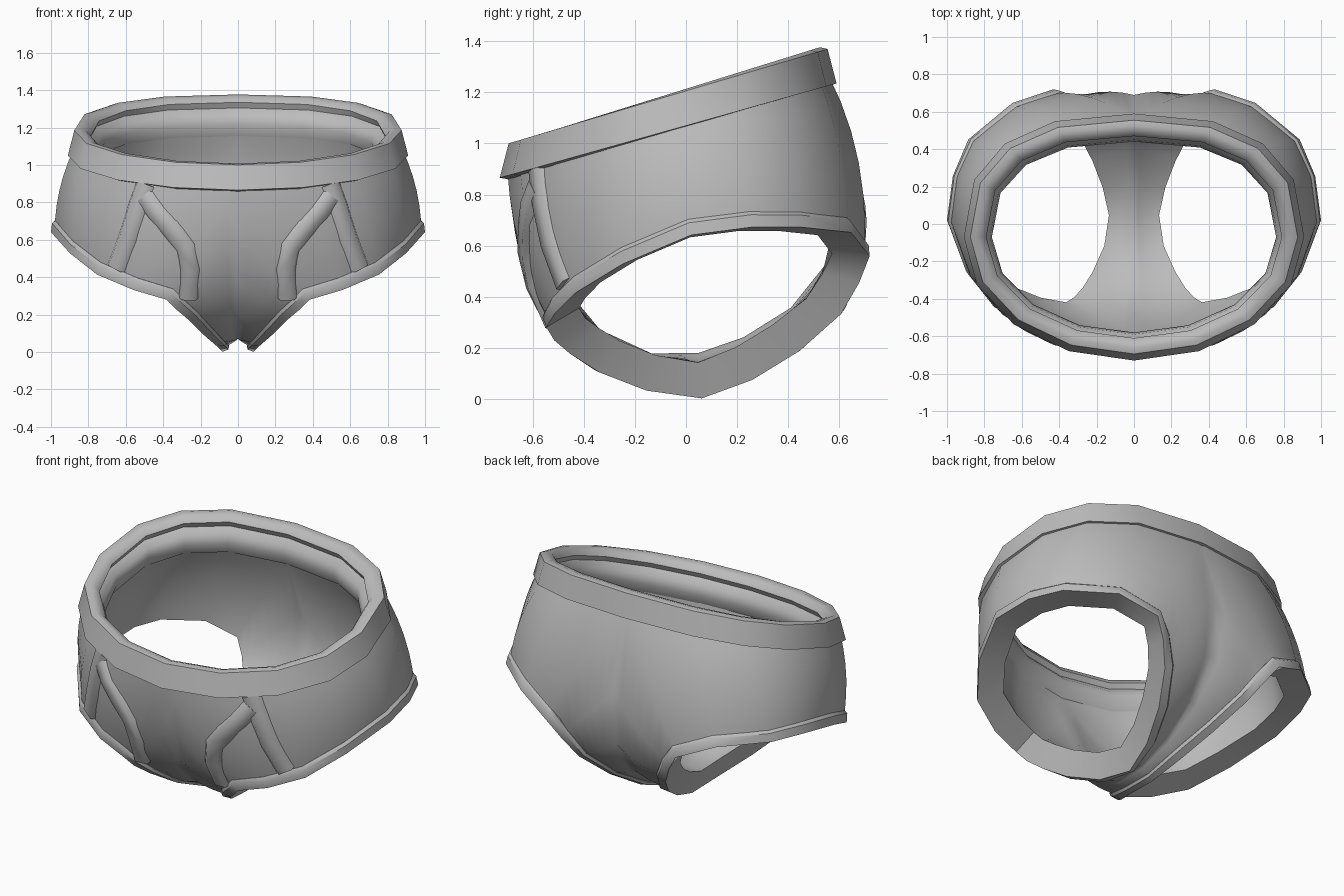
import bpy, bmesh, math
from mathutils import Vector
from mathutils.bvhtree import BVHTree

if "Cube" in bpy.data.objects:
    bpy.data.objects.remove(bpy.data.objects["Cube"])

cloth = bpy.data.materials.new("grey cloth")
cloth.use_nodes = True
cloth.diffuse_color = (0.5, 0.5, 0.5, 1)
cloth.node_tree.nodes["Principled BSDF"].inputs["Base Color"].default_value = (0.5, 0.5, 0.5, 1)


def grid_object(name, rows, close_rows=False, close_cols=False, mirror=True, angle=40):
    """Skin a grid of points with quads."""
    bm = bmesh.new()
    grid = [[bm.verts.new(p) for p in row] for row in rows]
    n, m = len(rows), len(rows[0])
    for i in range(n if close_rows else n - 1):
        for j in range(m if close_cols else m - 1):
            a, b = grid[i], grid[(i + 1) % n]
            k = (j + 1) % m
            bm.faces.new((a[j], b[j], b[k], a[k]))
    if close_cols and not close_rows:
        bm.faces.new(grid[0])
        bm.faces.new(grid[-1])
    bmesh.ops.recalc_face_normals(bm, faces=bm.faces)
    mesh = bpy.data.meshes.new(name)
    bm.to_mesh(mesh)
    bm.free()
    mesh.materials.append(cloth)
    obj = bpy.data.objects.new(name, mesh)
    bpy.context.collection.objects.link(obj)
    bpy.ops.object.select_all(action="DESELECT")
    obj.select_set(True)
    bpy.context.view_layer.objects.active = obj
    bpy.ops.object.shade_smooth_by_angle(angle=math.radians(angle))
    if mirror:
        mod = obj.modifiers.new("mirror", "MIRROR")
        mod.merge_threshold = 0.002
    return obj


def waist(step, inset=0.0, lift=0.0):
    """Point on the tilted waist outline, 16 steps around from the front."""
    a = math.radians(-90 + 22.5 * step)
    c, s = math.cos(a), math.sin(a)
    p = 0.8 if s > 0 else 1.0
    x = math.copysign(abs(c) ** p, c) if abs(c) > 1e-6 else 0.0
    y = math.copysign(abs(s) ** p, s)
    z = 1.07 + 0.28 * (-0.07 + 0.66 * y)
    return Vector(((0.91 - inset) * x, -0.07 + (0.66 - inset) * y, z + lift))


# Waistband: rolled lip on top, undercut, then a thick lower inside edge
band_profile = [(0, 0), (0.035, 0.135), (0.065, 0.142), (0.1, 0.13), (0.12, 0.1),
                (0.105, 0.07), (0.14, 0.035), (0.15, -0.02), (0.12, -0.08), (0.03, -0.005)]
grid_object("waistband", [[waist(i, d, h) for d, h in band_profile] for i in range(16)],
            close_rows=True, close_cols=True, mirror=False, angle=50)

# Body boundaries: waist then centre seam, paired with the leg opening
seam = [(0.69, 0.82), (0.66, 0.5), (0.49, 0.28), (0.27, 0.14), (0.06, 0.07),
        (-0.16, 0.07), (-0.4, 0.18), (-0.57, 0.38), (-0.67, 0.65)]
outer = [waist(i, 0.03, 0.03) for i in range(9)] + [Vector((0, y, z)) for y, z in seam]
leg = [Vector(p) for p in [
    (.38, -.53, .29), (.55, -.5, .34), (.74, -.42, .42), (.88, -.24, .53), (.98, .02, .64),
    (.95, .25, .67), (.87, .44, .67), (.64, .63, .65), (.43, .7, .56),
    (.36, .66, .46), (.29, .59, .34), (.2, .43, .2), (.13, .25, .09), (.09, .06, .02),
    (.12, -.15, .05), (.2, -.33, .12), (.27, -.44, .19), (.33, -.5, .24)]]
outward = [(l - Vector((0.3, 0, 0.6))).normalized() for l in leg]
core = Vector((0, 0, 0.75))


def shell(name, starts, ends):
    """Bulging cloth between the waist and seam line and the leg opening."""
    rows = []
    for o, l in zip(starts, ends):
        row = []
        for j in range(7):
            t = j / 6
            p = o.lerp(l, t)
            bulge = (0.22 + 0.04 * p.y) * (l - o).length * t * (1 - t)
            row.append(p + (p - core).normalized() * bulge)
        rows.append(row)
    return grid_object(name, rows, close_rows=True, angle=60)


body = shell("body", outer, leg)

# Lining: runs from under the band to the inner edge of the leg hems
hem_inner = [l - out * 0.13 for l, out in zip(leg, outward)]
lining_top = [waist(i, 0.12, -0.07) for i in range(9)]
lining_top += [p + (core - p).normalized() * 0.11 for p in outer[9:]]
shell("lining", lining_top, hem_inner)

# Leg hems: folded bands turned into each leg opening
hem = []
for o, l, out, inner in zip(outer, leg, outward, hem_inner):
    side = (o - l).normalized() * min(1, (o - l).length / 0.15)
    hem.append([l + side * 0.065 + out * 0.012, l + side * 0.05 + out * 0.025,
                l + out * 0.02, inner, l + side * 0.035 - out * 0.1])
grid_object("leg_hem", hem, close_rows=True, close_cols=True)

# Front piping: raised strips laid on the body
tree = BVHTree.FromPolygons([v.co for v in body.data.vertices],
                            [tuple(p.vertices) for p in body.data.polygons])


def piping(name, path, width):
    pts = []
    for x, z in path:
        hit, normal = tree.ray_cast(Vector((x, -2, z)), Vector((0, 1, 0)))[:2]
        if hit and hit.y < 0:
            pts.append((hit, normal if normal.y < 0 else -normal))
    strip = []
    for i, (p, n) in enumerate(pts):
        along = pts[min(i + 1, len(pts) - 1)][0] - pts[max(i - 1, 0)][0]
        across = along.cross(n).normalized() * width
        strip.append([p - across - n * 0.012, p - across * 0.6 + n * 0.024,
                      p + across * 0.6 + n * 0.024, p + across - n * 0.012])
    grid_object(name, strip, close_cols=True, angle=60)


piping("outer_piping", [(0.495, 0.9), (0.54, 0.77), (0.59, 0.61), (0.65, 0.45)], 0.062)
piping("inner_piping", [(0.5, 0.83), (0.44, 0.75), (0.36, 0.66), (0.28, 0.56),
                        (0.255, 0.44), (0.265, 0.29)], 0.06)
